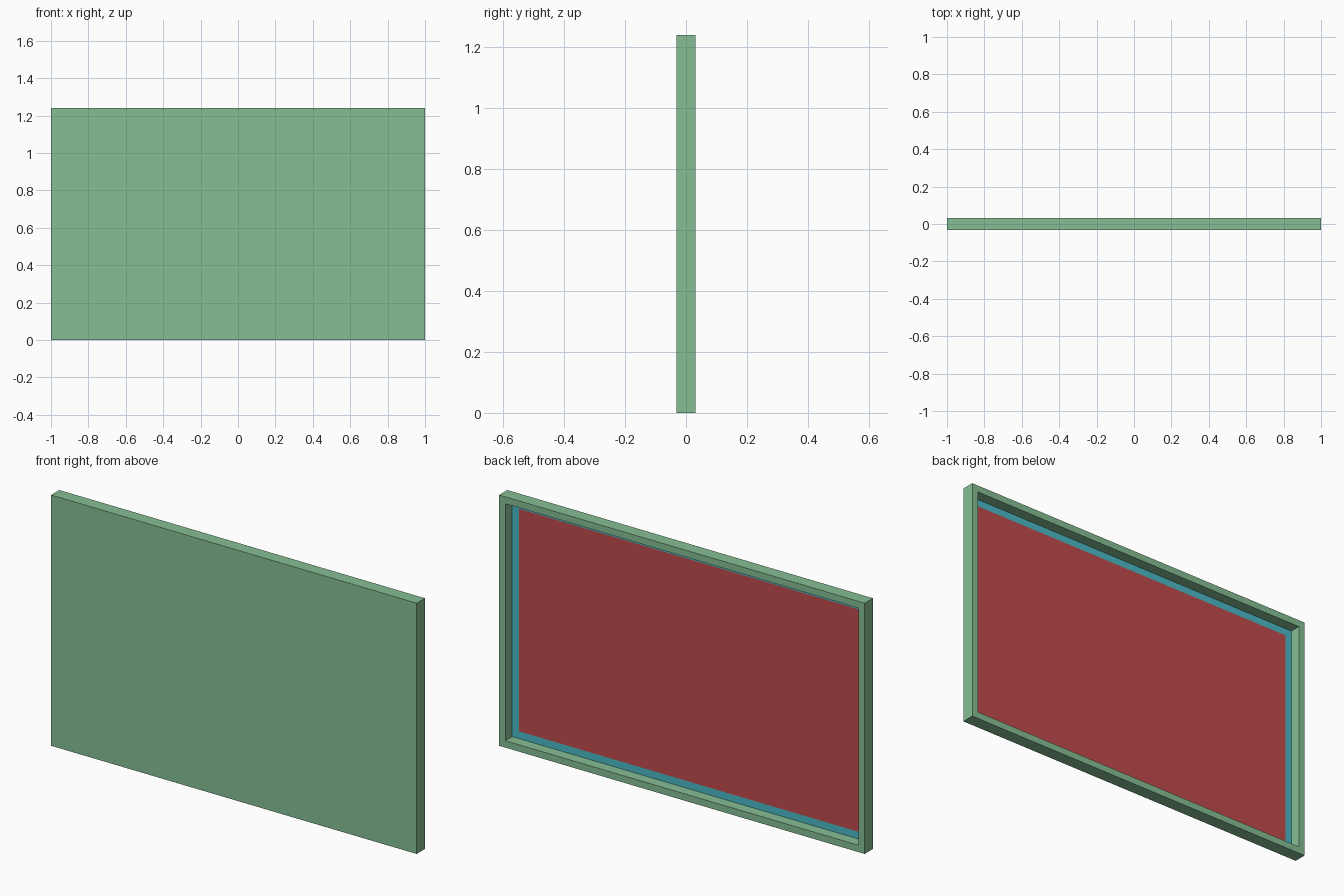
import bpy
import bmesh
from mathutils import Vector

cube = bpy.data.objects.get("Cube")
if cube:
    bpy.data.objects.remove(cube, do_unlink=True)

WIDTH, DEPTH, HEIGHT = 2.0, 0.064, 1.24
RIM, RECESS, BORDER = 0.034, 0.054, 0.036


def make_material(name, color):
    mat = bpy.data.materials.new(name)
    mat.use_nodes = True
    mat.diffuse_color = (*color, 1)
    mat.node_tree.nodes["Principled BSDF"].inputs["Base Color"].default_value = (*color, 1)
    return mat


materials = [
    make_material("soft green", (0.24, 0.52, 0.30)),
    make_material("teal", (0.07, 0.49, 0.57)),
    make_material("brick red", (0.53, 0.07, 0.07)),
]

# Shallow tray: a solid front, with a recess in the back
bm = bmesh.new()
bmesh.ops.create_cube(bm, size=1)
bmesh.ops.scale(bm, vec=(WIDTH, DEPTH, HEIGHT), verts=bm.verts)
bmesh.ops.translate(bm, vec=(0, 0, HEIGHT / 2), verts=bm.verts)
bm.normal_update()
panel = max(bm.faces, key=lambda f: f.normal.y)

# Rim around the opening, then the recess walls
bmesh.ops.inset_region(bm, faces=[panel], thickness=RIM, use_even_offset=True)
bmesh.ops.inset_individual(bm, faces=[panel], thickness=0, depth=0)
bmesh.ops.translate(bm, vec=Vector((0, -RECESS, 0)), verts=panel.verts)
bm.normal_update()

# Teal border around the red panel on the recess floor
border = bmesh.ops.inset_region(bm, faces=[panel], thickness=BORDER, use_even_offset=True)
for face in border["faces"]:
    face.material_index = 1
panel.material_index = 2

bmesh.ops.recalc_face_normals(bm, faces=bm.faces)
mesh = bpy.data.meshes.new("framed_panel")
bm.to_mesh(mesh)
bm.free()
for mat in materials:
    mesh.materials.append(mat)
bpy.context.collection.objects.link(bpy.data.objects.new("framed_panel", mesh))
